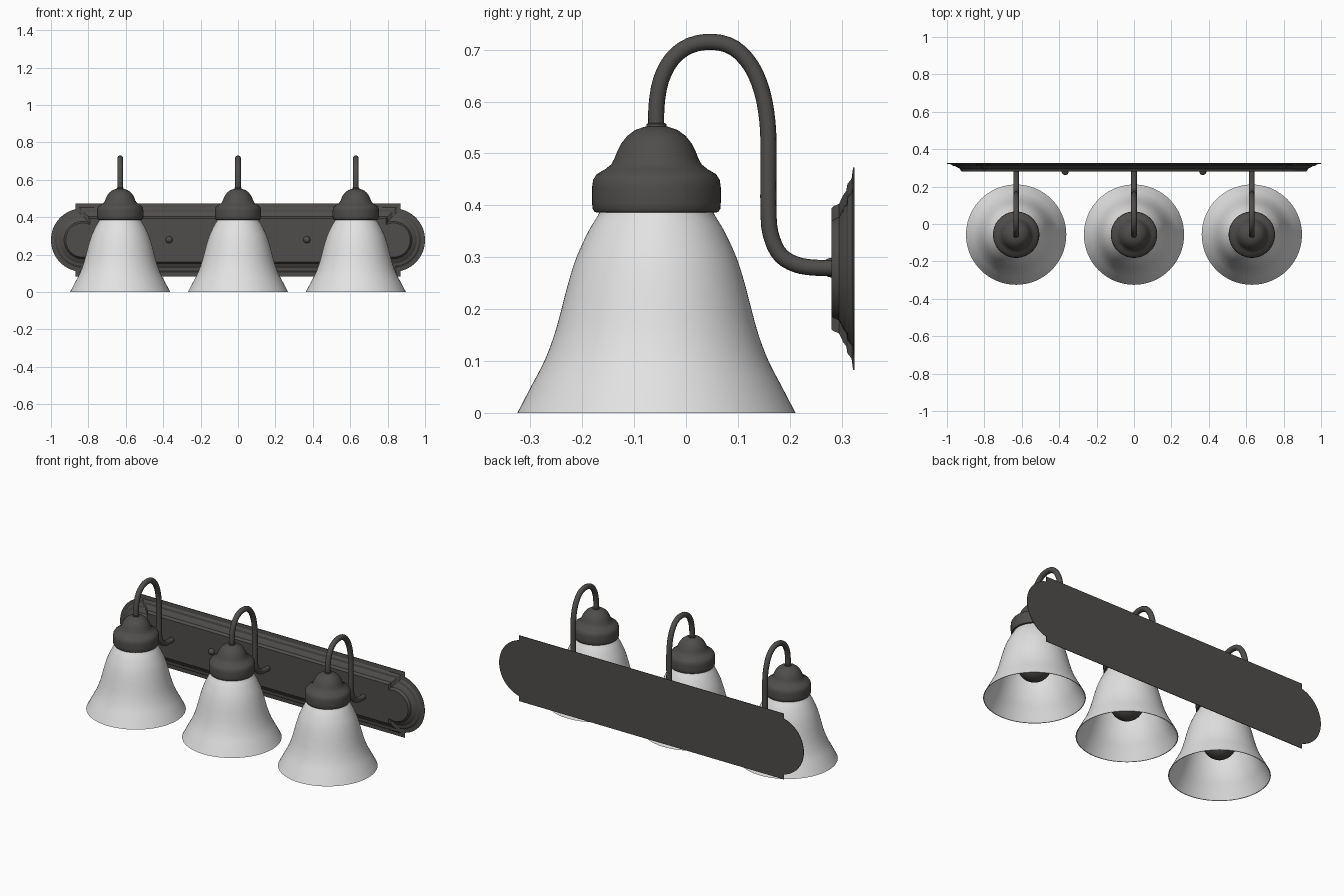
import bpy, bmesh, math

if "Cube" in bpy.data.objects:
    bpy.data.objects.remove(bpy.data.objects["Cube"])

LAMP_X = (-0.63, 0.0, 0.63)
LAMP_Y = -0.057
PLATE_Z = 0.278


def material(name, rgb):
    m = bpy.data.materials.new(name)
    m.diffuse_color = (*rgb, 1)
    m.use_nodes = True
    m.node_tree.nodes["Principled BSDF"].inputs["Base Color"].default_value = m.diffuse_color
    return m


METAL = material("dark bronze metal", (0.08, 0.075, 0.071))
GLASS = material("frosted white glass", (0.76, 0.76, 0.76))


def finish(me, mat, angle=35):
    me.materials.clear()
    me.materials.append(mat)
    me.shade_smooth()
    me.set_sharp_from_angle(angle=math.radians(angle))
    return me


def place(name, me, loc=(0, 0, 0)):
    ob = bpy.data.objects.new(name, me)
    ob.location = loc
    bpy.context.collection.objects.link(ob)
    return ob


def smooth_profile(pts, steps=4):
    """Catmull-Rom refinement of a 2D profile."""
    out = []
    for i in range(len(pts) - 1):
        a, b, c, d = (pts[max(i - 1, 0)], pts[i], pts[i + 1],
                      pts[min(i + 2, len(pts) - 1)])
        for s in range(steps):
            t = s / steps
            out.append(tuple(0.5 * (2 * b[k] + (c[k] - a[k]) * t
                       + (2 * a[k] - 5 * b[k] + 4 * c[k] - d[k]) * t * t
                       + (3 * b[k] - a[k] - 3 * c[k] + d[k]) * t ** 3)
                       for k in (0, 1)))
    return out + [pts[-1]]


def bridge_rings(name, rings, mat, angle=35):
    """Skin equal-length rings of points and cap both ends."""
    bm = bmesh.new()
    rows = [[bm.verts.new(p) for p in ring] for ring in rings]
    n = len(rows[0])
    for lo, hi in zip(rows, rows[1:]):
        for i in range(n):
            j = (i + 1) % n
            bm.faces.new((lo[i], lo[j], hi[j], hi[i]))
    bm.faces.new(rows[0][::-1])
    bm.faces.new(rows[-1])
    bmesh.ops.recalc_face_normals(bm, faces=bm.faces[:])
    me = bpy.data.meshes.new(name)
    bm.to_mesh(me)
    bm.free()
    return finish(me, mat, angle)


def lathe(name, profile, mat, segs=64, angle=35):
    rings = [[(r * math.cos(2 * math.pi * i / segs),
               r * math.sin(2 * math.pi * i / segs), z) for i in range(segs)]
             for r, z in profile]
    return bridge_rings(name, rings, mat, angle)


# Bell shade: outer wall from the top down, then the inner wall back up
outer = smooth_profile([(0.108, 0.395), (0.113, 0.38), (0.131, 0.35), (0.154, 0.30),
                        (0.170, 0.25), (0.183, 0.20), (0.197, 0.15), (0.216, 0.10),
                        (0.242, 0.05), (0.268, 0.0)])
inner = [(r - 0.004, z) for r, z in reversed(outer)]
shade = lathe("shade", outer + inner, GLASS, 72)

# Cap holding the shade, with a small collar at its top
cap = lathe("cap", [(0.112, 0.386), (0.119, 0.387), (0.123, 0.393), (0.124, 0.405),
                    (0.124, 0.435), (0.122, 0.449), (0.115, 0.460), (0.098, 0.470),
                    (0.087, 0.479), (0.081, 0.490), (0.076, 0.503), (0.068, 0.519),
                    (0.056, 0.534), (0.041, 0.545), (0.024, 0.551), (0.019, 0.552),
                    (0.019, 0.557), (0.015, 0.559)], METAL)

# Bulb hanging inside the shade
bulb_pts = [(0.04, 0.39), (0.04, 0.32), (0.048, 0.29)]
bulb_pts += [(0.09 * math.sin(math.radians(a)), 0.195 + 0.09 * math.cos(math.radians(a)))
             for a in range(42, 179, 9)]
bulb = lathe("bulb", bulb_pts, METAL, 32)

# Gooseneck arm swept along a smooth path in the YZ plane
path = smooth_profile([(-0.057, 0.54), (-0.057, 0.59), (-0.048, 0.642), (-0.026, 0.683),
                       (0.008, 0.708), (0.052, 0.715), (0.093, 0.703), (0.126, 0.668),
                       (0.147, 0.618), (0.157, 0.56), (0.159, 0.50), (0.159, 0.38),
                       (0.166, 0.335), (0.183, 0.303), (0.212, 0.286), (0.245, 0.280),
                       (0.29, 0.279)], 3)
TUBE = 0.0155
rings = []
for i, (y, z) in enumerate(path):
    a, b = path[max(i - 1, 0)], path[min(i + 1, len(path) - 1)]
    ty, tz = b[0] - a[0], b[1] - a[1]
    length = math.hypot(ty, tz)
    ny, nz = -tz / length, ty / length
    ring = []
    for k in range(16):
        c, s = (TUBE * f(2 * math.pi * k / 16) for f in (math.cos, math.sin))
        ring.append((c, y + s * ny, z + s * nz))
    rings.append(ring)
arm = bridge_rings("arm", rings, METAL)

for side, x in zip(("left", "middle", "right"), LAMP_X):
    for part, me in (("shade", shade), ("cap", cap), ("bulb", bulb)):
        place(f"{side}_{part}", me, (x, LAMP_Y, 0))
    place(f"{side}_arm", arm, (x, 0, 0))


# Wall plate: bar with rounded, notched ends, stepped in towards the front
def plate_outline(y, inset, arc=28):
    half_h, corner, r = 0.195 - inset, 0.87 - inset, 0.17 - inset
    a = math.acos((corner - 0.83) / r)
    end = [(corner, -half_h)]
    for i in range(arc + 1):
        t = -a + 2 * a * i / arc
        end.append((0.83 + r * math.cos(t), r * math.sin(t)))
    end.append((corner, half_h))
    loop = end + [(-x, -z) for x, z in end]
    return [(x, y, PLATE_Z + z) for x, z in loop]


steps = [(0.325, 0), (0.322, 0), (0.319, 0.022), (0.311, 0.032), (0.309, 0.045),
         (0.303, 0.053), (0.295, 0.070), (0.284, 0.075), (0.280, 0.079)]
place("wall_plate", bridge_rings("wall_plate", [plate_outline(*s) for s in steps],
                                 METAL, 25))

# Round-headed mounting screws between the lamps
knob = lathe("screw", [(0.019 * math.cos(math.radians(a)), 0.019 * math.sin(math.radians(a)))
                       for a in range(0, 90, 11)], METAL, 24)
for side, x in (("left", -0.368), ("right", 0.368)):
    place(f"{side}_screw", knob, (x, 0.281, 0.28)).rotation_euler = (math.pi / 2, 0, 0)
